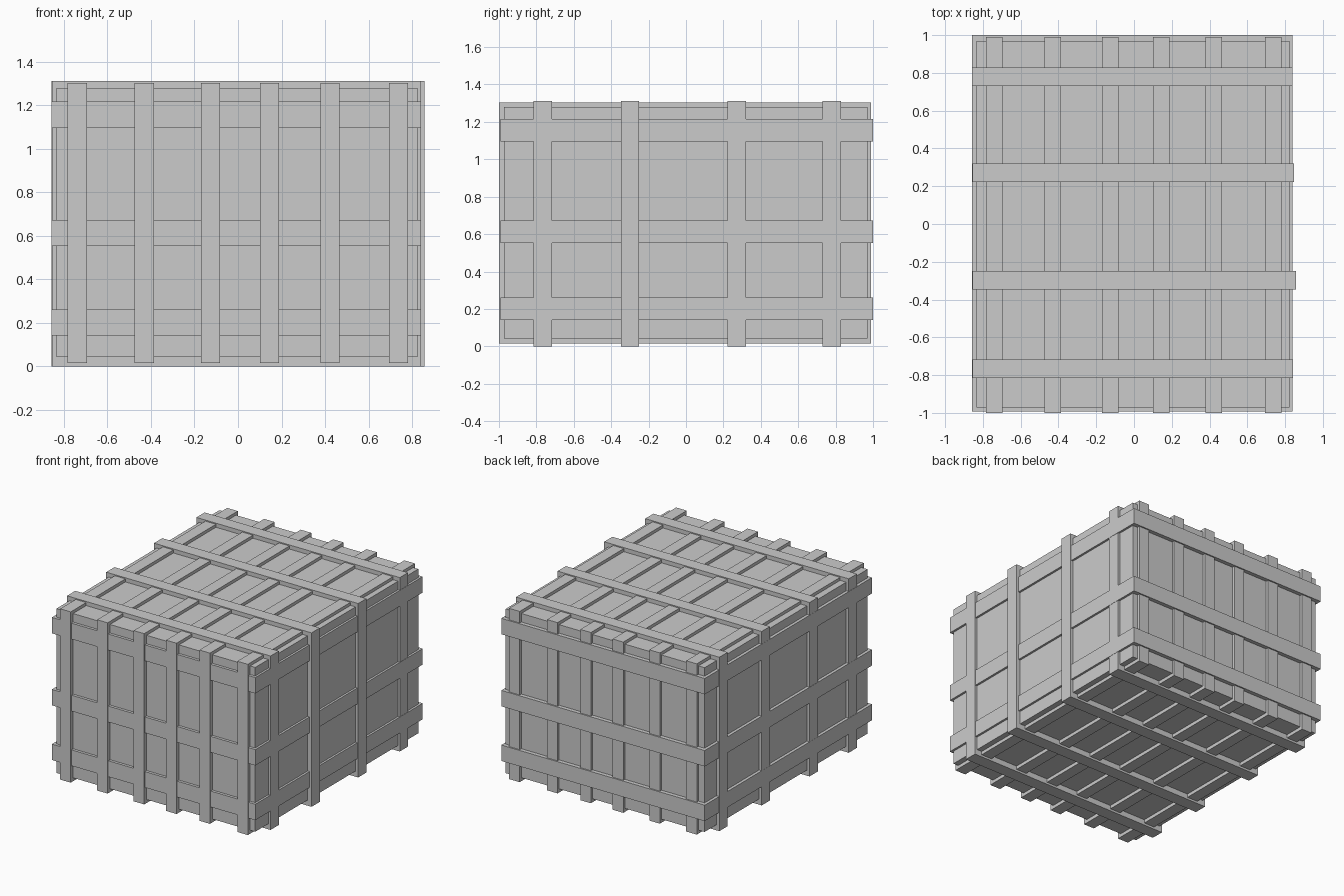
import bpy, bmesh

if "Cube" in bpy.data.objects:
    bpy.data.objects.remove(bpy.data.objects["Cube"])

CORE_LO = (-0.834, -0.972, 0.042)
CORE_HI = (0.824, 0.970, 1.28)
SINK = 0.004  # how far the bands are let into the box


def finish(name, bm):
    bmesh.ops.recalc_face_normals(bm, faces=bm.faces)
    mesh = bpy.data.meshes.new(name)
    bm.to_mesh(mesh)
    bm.free()
    obj = bpy.data.objects.new(name, mesh)
    bpy.context.collection.objects.link(obj)
    return obj


def box(name, lo, hi):
    bm = bmesh.new()
    bmesh.ops.create_cube(bm, size=1)
    for v in bm.verts:
        v.co = [lo[i] if v.co[i] < 0 else hi[i] for i in range(3)]
    return finish(name, bm)


def band(name, axis, start, end, lo, hi):
    """Closed rectangular band around the box; lo/hi are its outer corners
    in the two directions other than axis."""
    u, w = [i for i in range(3) if i != axis]
    inner_lo = (CORE_LO[u] + SINK, CORE_LO[w] + SINK)
    inner_hi = (CORE_HI[u] - SINK, CORE_HI[w] - SINK)
    bm = bmesh.new()

    def loop(a, b, depth):
        verts = []
        for p, q in ((a[0], a[1]), (b[0], a[1]), (b[0], b[1]), (a[0], b[1])):
            co = [0, 0, 0]
            co[axis], co[u], co[w] = depth, p, q
            verts.append(bm.verts.new(co))
        return verts

    loops = [loop(lo, hi, start), loop(lo, hi, end),
             loop(inner_lo, inner_hi, end), loop(inner_lo, inner_hi, start)]
    for k in range(4):
        a, b = loops[k], loops[(k + 1) % 4]
        for i in range(4):
            j = (i + 1) % 4
            bm.faces.new((a[i], a[j], b[j], b[i]))
    return finish(name, bm)


# Crate body
box("crate_body", CORE_LO, CORE_HI)

# Lengthwise bands: front, top, back, bottom
for n, x in enumerate((-0.739, -0.431, -0.126, 0.144, 0.422, 0.738)):
    band(f"lengthwise_band_{n + 1}", 0, x - 0.044, x + 0.044,
         (-1.0, 0.016), (0.99, 1.303))

# Crosswise bands: left, top, right, bottom, each slightly different in width
for n, (y, left, right) in enumerate(((-0.766, -0.855, 0.842),
                                      (-0.299, -0.855, 0.857),
                                      (0.272, -0.856, 0.846),
                                      (0.779, -0.858, 0.838))):
    band(f"crosswise_band_{n + 1}", 1, y - 0.049, y + 0.049,
         (left, 0.0), (right, 1.311))

# Horizontal bands around the four walls
for n, z in enumerate((0.201, 0.613, 1.156)):
    band(f"horizontal_band_{n + 1}", 2, z - 0.06, z + 0.06,
         (-0.8565, -0.993), (0.840, 1.0))
